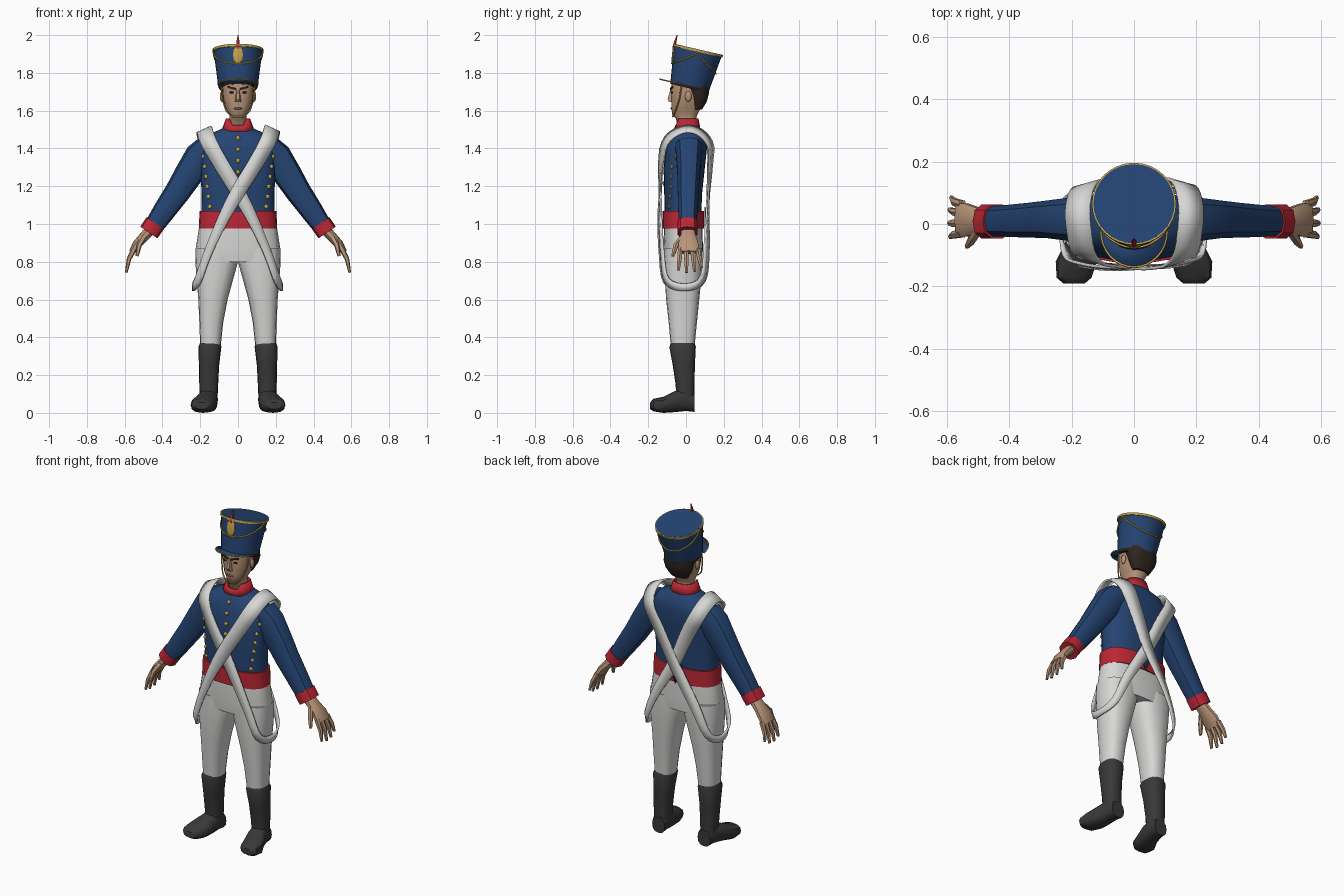
import bpy, bmesh, math
from mathutils import Vector, Matrix
from mathutils.bvhtree import BVHTree

if "Cube" in bpy.data.objects:
    bpy.data.objects.remove(bpy.data.objects["Cube"])


def mat(name, *rgb):
    m = bpy.data.materials.new(name)
    m.use_nodes = True
    m.diffuse_color = (*rgb, 1)
    m.node_tree.nodes["Principled BSDF"].inputs["Base Color"].default_value = (*rgb, 1)
    return m


BLUE = mat("navy_blue", .018, .058, .17)
WHITE = mat("off_white", .68, .68, .67)
RED = mat("red", .5, .02, .035)
BLACK = mat("boot_black", .04, .04, .04)
SKIN = mat("skin", .48, .3, .19)
HAIR = mat("dark_brown", .03, .018, .013)
GOLD = mat("gold", .55, .36, .07)
LIP = mat("lip_brown", .24, .11, .075)


def finish(name, bm, m, mirror=False, angle=40, thick=0):
    bmesh.ops.recalc_face_normals(bm, faces=bm.faces)
    me = bpy.data.meshes.new(name)
    bm.to_mesh(me)
    bm.free()
    me.materials.append(m)
    for p in me.polygons:
        p.use_smooth = True
    me.set_sharp_from_angle(angle=math.radians(angle))
    ob = bpy.data.objects.new(name, me)
    bpy.context.collection.objects.link(ob)
    if thick:
        s = ob.modifiers.new("Thickness", "SOLIDIFY")
        s.thickness, s.offset = thick, 0
    if mirror:
        ob.modifiers.new("Mirror", "MIRROR")
    return ob


def bridge(bm, rings, closed=False):
    pairs = list(zip(rings, rings[1:])) + ([(rings[-1], rings[0])] if closed else [])
    n = len(rings[0])
    for a, b in pairs:
        for i in range(n if n > 2 else 1):
            j = (i + 1) % n
            bm.faces.new((a[i], a[j], b[j], b[i]))


def loft(name, rings, m, n=16, power=.8, caps=True, **kw):
    """Each ring is (center, half axis u, half axis v)."""
    bm = bmesh.new()
    pw = lambda t: math.copysign(abs(t) ** power, t)
    loops = []
    for c, u, v in rings:
        angs = [math.tau * i / n for i in range(n)]
        loops.append([bm.verts.new(Vector(c) + Vector(u) * pw(math.cos(a)) + Vector(v) * pw(math.sin(a)))
                      for a in angs])
    bridge(bm, loops)
    if caps:
        bm.faces.new(loops[0])
        bm.faces.new(loops[-1])
    return finish(name, bm, m, **kw)


def level(z, x0, x1, y0, y1):
    return (((x0 + x1) / 2, (y0 + y1) / 2, z), ((x1 - x0) / 2, 0, 0), (0, (y1 - y0) / 2, 0))


def limb(name, pts, m, n=10, **kw):
    """Points are (x, y, z, half thickness, half depth along y)."""
    rings = []
    for i, p in enumerate(pts):
        a, b = pts[max(i - 1, 0)], pts[min(i + 1, len(pts) - 1)]
        d = Vector((b[0] - a[0], 0, b[2] - a[2])).normalized()
        rings.append((p[:3], Vector((-d.z, 0, d.x)) * p[3], (0, p[4], 0)))
    return loft(name, rings, m, n, mirror=True, **kw)


def ball(name, c, size, m, rot=None, seg=10, **kw):
    bm = bmesh.new()
    t = Matrix.Translation(c) @ (rot or Matrix()) @ Matrix.Diagonal((*size, 1))
    bmesh.ops.create_uvsphere(bm, u_segments=seg, v_segments=6, radius=1, matrix=t)
    return finish(name, bm, m, **kw)


def tube(name, pts, r, m, cyclic=False):
    cu = bpy.data.curves.new(name, "CURVE")
    cu.dimensions, cu.bevel_depth, cu.bevel_resolution = "3D", r, 1
    s = cu.splines.new("POLY")
    s.points.add(len(pts) - 1)
    for q, p in zip(s.points, pts):
        q.co = (*p, 1)
    s.use_cyclic_u = cyclic
    cu.materials.append(m)
    ob = bpy.data.objects.new(name, cu)
    bpy.context.collection.objects.link(ob)


def plate(name, pts, m, **kw):
    bm = bmesh.new()
    bm.faces.new([bm.verts.new(p) for p in pts])
    return finish(name, bm, m, thick=.006, **kw)


# Boots
loft("boot_shafts", [level(.04, .11, .2, -.05, .045), level(.15, .105, .205, -.055, .045),
                     level(.25, .1, .207, -.07, .047), level(.35, .088, .21, -.088, .052),
                     level(.372, .095, .2, -.08, .045)], BLACK, mirror=True)
foot = [(-.19, .192, .035, .02, .055), (-.172, .192, .056, .008, .075), (-.12, .185, .066, 0, .085),
        (-.06, .165, .056, .004, .115), (0, .156, .05, .01, .13), (.046, .152, .042, .005, .1)]
loft("boot_feet", [((x, y, (a + b) / 2), (r, 0, 0), (0, 0, (b - a) / 2)) for y, x, r, a, b in foot],
     BLACK, 12, mirror=True)

# Trousers
loft("trouser_legs", [level(.35, .092, .2, -.08, .045), level(.48, .078, .205, -.092, .058),
                      level(.6, .055, .21, -.105, .07), level(.72, .022, .22, -.113, .082),
                      level(.8, 0, .226, -.115, .087), level(.87, -.01, .224, -.115, .088)], WHITE, mirror=True)
loft("trouser_hips", [level(.8, -.222, .222, -.112, .084), level(.87, -.224, .224, -.12, .09),
                      level(1.02, -.2, .2, -.115, .085)], WHITE, 24)

# Jacket and sash
torso = loft("jacket_body", [level(1.03, -.195, .195, -.112, .082), level(1.15, -.192, .192, -.115, .084),
                             level(1.3, -.2, .2, -.118, .1), level(1.41, -.198, .198, -.104, .112),
                             level(1.47, -.16, .16, -.08, .1), level(1.51, -.075, .075, -.05, .07)], BLUE, 24)
loft("waist_sash", [level(.975, -.208, .208, -.124, .094), level(1.07, -.203, .203, -.124, .094)], RED, 24)
plate("coat_tail", [(-.05, .1, 1.09), (.05, .1, 1.09), (0, .1, .97)], BLUE)
collar = loft("collar", [level(1.49, -.085, .085, -.065, .075), level(1.558, -.06, .06, -.052, .062)],
              RED, 16, caps=False, thick=.008)
for v in collar.data.vertices:
    if v.co.z > 1.53 and abs(v.co.x) < .03 and v.co.y < 0:
        v.co.z -= .035

# Sleeves, cuffs and hands
limb("sleeves", [(.15, .015, 1.405, .075, .075), (.2, .015, 1.355, .084, .07), (.26, .015, 1.265, .076, .062),
                 (.32, .012, 1.17, .068, .058), (.39, .01, 1.07, .06, .053), (.455, .008, .975, .05, .05)], BLUE)
limb("cuffs", [(.438, .008, 1.005, .056, .056), (.472, .008, .955, .055, .056)], RED)
limb("palms", [(.46, .01, .972, .028, .035), (.5, .012, .93, .026, .042), (.535, .012, .892, .024, .055),
               (.562, .015, .85, .016, .055)], SKIN)
for i, y in enumerate((-.03, .002, .034, .062)):
    drop = (.012, 0, .004, .025)[i]
    limb("finger_%d" % (i + 1), [(.55, y, .868, .015, .014), (.577, y * 1.15, .815, .012, .013),
                                 (.592 - drop / 4, y * 1.35, .742 + drop, .007, .008)], SKIN, 6)
limb("thumbs", [(.5, -.02, .93, .016, .016), (.522, -.052, .89, .014, .016), (.535, -.07, .83, .008, .009)], SKIN, 6)

# Head
loft("head", [level(1.49, -.05, .05, -.035, .055), level(1.56, -.045, .045, -.055, .055),
              level(1.575, -.045, .045, -.073, .06), level(1.615, -.066, .066, -.078, .08),
              level(1.67, -.08, .08, -.078, .1), level(1.72, -.084, .084, -.08, .105),
              level(1.76, -.084, .084, -.075, .1)], SKIN, 18)
loft("hair", [level(1.605, -.055, .055, .035, .085), level(1.65, -.08, .08, .025, .112),
              level(1.69, -.09, .09, .012, .122), level(1.755, -.093, .093, -.03, .122)], HAIR, 14)
loft("nose", [level(1.645, -.018, .018, -.09, -.06), level(1.66, -.015, .015, -.1, -.06),
              level(1.715, -.008, .008, -.083, -.06)], SKIN, 6)
ball("ears", (.086, .012, 1.675), (.01, .018, .028), SKIN, mirror=True)
ball("eyes", (.034, -.074, 1.697), (.014, .007, .006), HAIR, mirror=True)
plate("eyebrows", [(.01, -.082, 1.71), (.056, -.072, 1.722), (.056, -.072, 1.731), (.01, -.082, 1.719)],
      HAIR, mirror=True)
ball("mouth", (0, -.077, 1.612), (.026, .005, .006), LIP)

# Hat, built upright and then leaned back
lean = Matrix.Translation((0, .02, 1.73)) @ Matrix.Rotation(math.radians(-13), 4, "X")
HEIGHT, R0, R1 = .2, .105, .13


def on_hat(phi, z, out=.003):
    r = R0 + (R1 - R0) * z / HEIGHT + out
    return lean @ Vector((r * math.sin(phi), -r * math.cos(phi), z))


def hat_ring(z, r):
    return ((0, 0, z), (r, 0, 0), (0, r, 0))


hat = loft("hat_body", [hat_ring(0, R0), hat_ring(HEIGHT, R1)], BLUE, 32, 1)
rim = loft("hat_rim", [hat_ring(HEIGHT - .014, R1 + .004), hat_ring(HEIGHT - .001, R1 + .005)], GOLD, 32, 1)
band = loft("hat_band", [hat_ring(-.012, R0 - .004), hat_ring(.003, R0 + .001)], HAIR, 32, 1)
edge = [Vector((.106 * math.cos(a), -.045 - .117 * math.sin(a), 0)) for a in [math.pi * i / 16 for i in range(17)]]
visor = plate("hat_visor", edge, BLUE)
for part in (hat, rim, band, visor):
    part.data.transform(lean)
tube("visor_trim", [lean @ p for p in edge], .004, GOLD)
swag = [math.tau * i / 48 for i in range(48)]
tube("hat_cord", [on_hat(a, .185 - .09 * abs(math.cos(a)) ** .8) for a in swag], .004, GOLD, True)
ball("hat_badge", on_hat(0, .142, 0), (.027, .007, .05), GOLD, Matrix.Rotation(math.radians(-6), 4, "X"), 14)
loft("hat_plume", [level(1.93, -.009, .009, -.073, -.057), level(1.965, -.008, .008, -.064, -.05),
                   level(2, -.002, .002, -.049, -.044)], RED, 8)
tube("chin_strap", [(s * x, y, z) for s, x, y, z in
                    [(-1, .092, -.02, 1.755), (-1, .084, -.035, 1.66), (-1, .064, -.055, 1.6), (-1, .03, -.07, 1.568),
                     (1, .03, -.07, 1.568), (1, .064, -.055, 1.6), (1, .084, -.035, 1.66), (1, .092, -.02, 1.755)]],
     .004, GOLD)

# Buttons rest on the jacket front
tree = BVHTree.FromPolygons([v.co for v in torso.data.vertices], [p.vertices for p in torso.data.polygons])
spots = [(0, z) for z in (1.455, 1.395, 1.335, 1.275, 1.215)]
spots += [(s * (.19 - .007 * i), 1.41 - .053 * i) for s in (-1, 1) for i in range(7)]
for i, (x, z) in enumerate(spots):
    hit = tree.ray_cast(Vector((x, -1, z)), Vector((0, 1, 0)))[0]
    if hit:
        ball("button_%d" % (i + 1), hit, (.012, .008, .012), GOLD, seg=8)

# Crossed shoulder belts: x, y, z, width
path = [(.175, -.02, 1.492, .085), (.155, -.1, 1.435, .085), (.085, -.128, 1.31, .08), (0, -.132, 1.17, .075),
        (-.075, -.134, 1.03, .06), (-.155, -.125, .85, .045), (-.208, -.1, .7, .042), (-.23, 0, .665, .04),
        (-.205, .085, .71, .042), (-.13, .105, .88, .055), (0, .11, 1.1, .07), (.09, .122, 1.29, .08),
        (.155, .122, 1.415, .085), (.178, .06, 1.485, .085)]


def belt(name, side, lift):
    pts, n = [Vector((p[0] * side, *p[1:])) for p in path], len(path)
    smooth = []
    for i in range(n):
        a, b, c, d = (pts[(i + k) % n] for k in (-1, 0, 1, 2))
        for t in (0, .25, .5, .75):
            smooth.append((b * 2 + (c - a) * t + (a * 2 - b * 5 + c * 4 - d) * t ** 2
                           + (b * 3 - a - c * 3 + d) * t ** 3) / 2)
    bm, rings, n = bmesh.new(), [], len(smooth)
    for i, p in enumerate(smooth):
        q = p.xyz
        tan = (smooth[(i + 1) % n] - smooth[i - 1]).xyz
        out = Vector((q.x * 3, q.y * 10, max(0, q.z - 1.38) * 10)).normalized()
        across = tan.cross(out).normalized() * p.w / 2
        rings.append([bm.verts.new(q + out * lift + across * s) for s in (-1, 1)])
    bridge(bm, rings, True)
    return finish(name, bm, WHITE, thick=.01)


belt("left_shoulder_belt", 1, .008)
belt("right_shoulder_belt", -1, .002)
